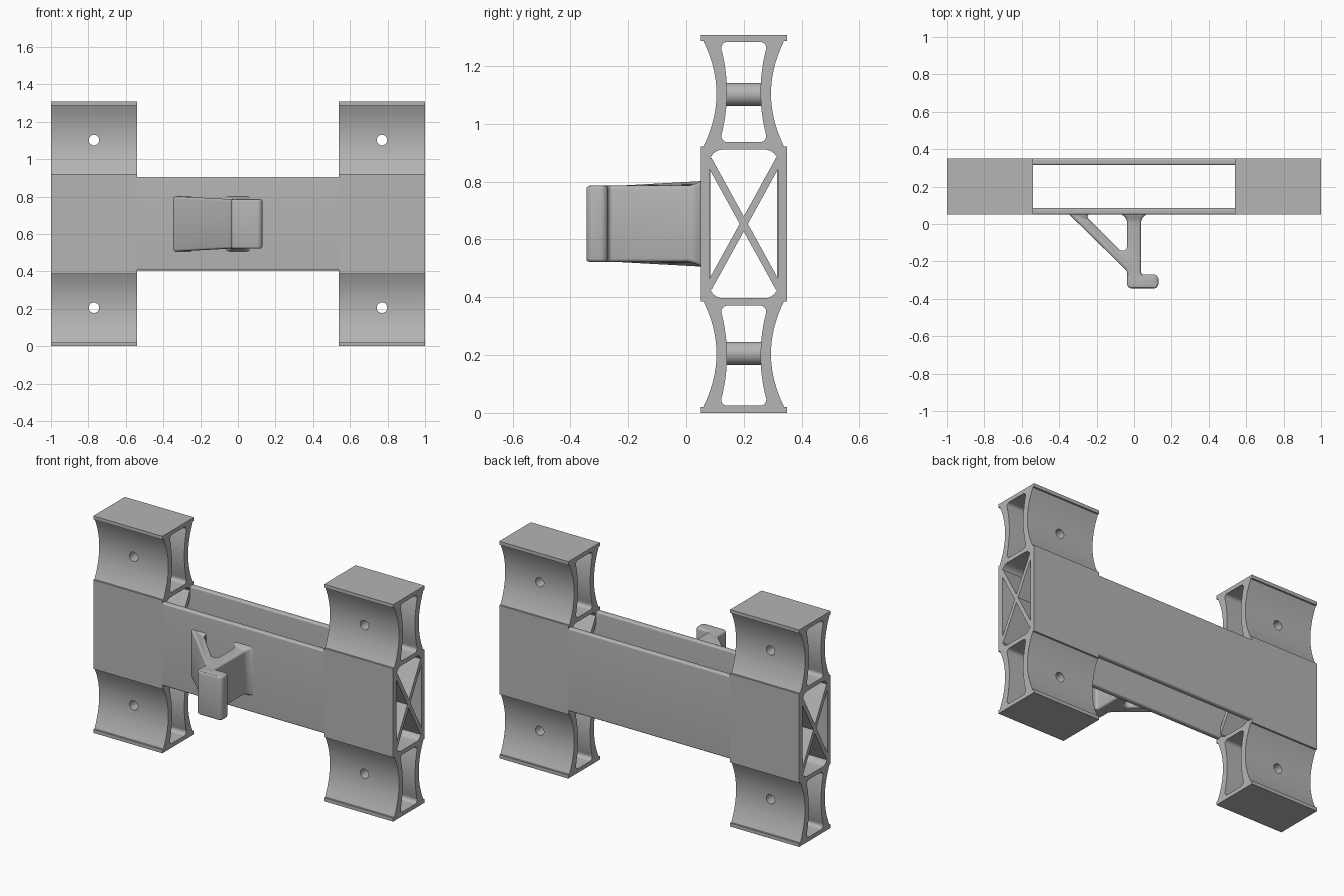
import bpy
import bmesh
from math import cos, sin, pi, tan, radians
from mathutils import Matrix, Vector

if "Cube" in bpy.data.objects:
    bpy.data.objects.remove(bpy.data.objects["Cube"], do_unlink=True)

grey = bpy.data.materials.new("plain grey")
colour = (0.46, 0.46, 0.46, 1)
grey.diffuse_color = colour
grey.use_nodes = True
grey.node_tree.nodes["Principled BSDF"].inputs["Base Color"].default_value = colour

MID_Y, MID_Z = 0.2, 0.654      # centre of the frame's side profile
INNER, OUTER = 0.54, 1.0       # x range of each end block
BOLT_X = 0.77
BOLT_OFFSET = 0.448            # bolt height above / below the centre

# columns map profile x, profile y and depth to world axes
ALONG_X = Matrix(((0, 0, 1, 0), (1, 0, 0, 0), (0, 1, 0, 0), (0, 0, 0, 1)))
ALONG_Y = Matrix(((1, 0, 0, 0), (0, 0, 1, 0), (0, 1, 0, 0), (0, 0, 0, 1)))
ALONG_Z = Matrix.Identity(4)


def rounded(corners, steps=6):
    """Replace each (a, b, radius) corner by a fillet arc."""
    out = []
    for i, (a, b, r) in enumerate(corners):
        p = Vector((a, b))
        if r == 0:
            out.append(p)
            continue
        u = (Vector(corners[i - 1][:2]) - p).normalized()
        v = (Vector(corners[(i + 1) % len(corners)][:2]) - p).normalized()
        half = u.angle(v) / 2
        centre = p + (u + v).normalized() * (r / sin(half))
        start = p + u * (r / tan(half)) - centre
        end = p + v * (r / tan(half)) - centre
        for k in range(steps + 1):
            t = k / steps
            out.append(centre + (start.lerp(end, t)).normalized() * r)
    return out


def circle(a, b, r, n=32):
    return [Vector((a + r * cos(2 * pi * k / n), b + r * sin(2 * pi * k / n)))
            for k in range(n)]


def prism(name, loops, axis, low, high, bevel=0.0):
    """Fill outlines (with holes) and extrude them from low to high along an axis."""
    curve = bpy.data.curves.new(name, "CURVE")
    curve.dimensions = "2D"
    curve.fill_mode = "BOTH"
    curve.extrude = (high - low) / 2 - bevel
    curve.bevel_depth = bevel
    curve.bevel_resolution = 2
    curve.offset = -bevel
    for loop in loops:
        spline = curve.splines.new("POLY")
        spline.points.add(len(loop) - 1)
        for point, p in zip(spline.points, loop):
            point.co = (p[0], p[1], 0, 1)
        spline.use_cyclic_u = True
    temp = bpy.data.objects.new("temp_outline", curve)
    bpy.context.collection.objects.link(temp)
    mesh = bpy.data.meshes.new_from_object(
        temp.evaluated_get(bpy.context.evaluated_depsgraph_get()))
    bpy.data.objects.remove(temp, do_unlink=True)
    mesh.transform(axis @ Matrix.Translation((0, 0, (low + high) / 2)))
    bm = bmesh.new()
    bm.from_mesh(mesh)
    bmesh.ops.remove_doubles(bm, verts=bm.verts, dist=1e-5)
    bmesh.ops.recalc_face_normals(bm, faces=bm.faces)
    bm.to_mesh(mesh)
    bm.free()
    mesh.materials.clear()
    mesh.materials.append(grey)
    obj = bpy.data.objects.new(name, mesh)
    bpy.context.collection.objects.link(obj)
    return obj


def waist(z0, z1, end, mid, n, reach=1.0):
    """Concave side as (half width, height) pairs."""
    pts = []
    for k in range(n + 1):
        t = (2 * k / n - 1) * reach
        pts.append((mid + (end - mid) * t * t, (z0 + z1) / 2 + t * (z1 - z0) / 2))
    return pts


def both_sides(side):
    """Close a half profile by mirroring it across the middle."""
    right = [(MID_Y + s[0], MID_Z + s[1], *s[2:]) for s in side]
    left = [(MID_Y - s[0], MID_Z + s[1], *s[2:]) for s in reversed(side)]
    return right + left


# Side profile, heights measured from the middle
upper = [(0.15, 0.268), (0.139, 0.268)]
upper += waist(0.27, 0.63, 0.138, 0.094, 24)
upper += [(0.139, 0.633), (0.15, 0.633), (0.15, 0.654)]
outline = both_sides([(d, -z) for d, z in reversed(upper)] + upper)

# Hourglass openings and the large centre opening
cell = [(0.082, 0.283, 0.02)]
cell += [(d, z, 0) for d, z in waist(0.283, 0.629, 0.084, 0.058, 16, 0.8)]
cell += [(0.084, 0.629, 0.02)]
top_cell = rounded(both_sides(cell))
low_cell = [(y, 2 * MID_Z - z) for y, z in top_cell]
window = rounded(both_sides([(0.118, -0.257, 0.045), (0.118, 0.257, 0.045)]))

# End blocks with cross braces and bolt tubes
for side, label in ((1, "left"), (-1, "right")):
    low, high = sorted((side * INNER, side * OUTER))
    block = prism(label + "_end_block", [outline, top_cell, low_cell, window],
                  ALONG_X, low, high)
    cutters = []
    for level, tag in ((1, "upper"), (-1, "lower")):
        bolt_z = MID_Z + level * BOLT_OFFSET
        bore = circle(side * BOLT_X, bolt_z, 0.028)
        prism(f"{label}_{tag}_bolt_tube", [circle(side * BOLT_X, bolt_z, 0.04), bore],
              ALONG_Y, 0.12, 0.28)
        cutter = prism("bolt_cutter", [bore], ALONG_Y, 0, 0.4)
        cutter.hide_render = True
        cutters.append(cutter)
        mod = block.modifiers.new("bolt_hole", "BOOLEAN")
        mod.operation = "DIFFERENCE"
        mod.solver = "EXACT"
        mod.object = cutter

        # one diagonal of the cross
        along = Vector((0.122, level * 0.222))
        across = Vector((-along.y, along.x)).normalized() * 0.0125
        mid = Vector((MID_Y, MID_Z))
        prism(f"{label}_{tag}_cross_brace",
              [[mid - along - across, mid + along - across,
                mid + along + across, mid - along + across]], ALONG_X, low, high)
    bpy.context.view_layer.update()
    cut = bpy.data.meshes.new_from_object(
        block.evaluated_get(bpy.context.evaluated_depsgraph_get()))
    block.modifiers.clear()
    block.data = cut
    for cutter in cutters:
        bpy.data.objects.remove(cutter, do_unlink=True)

# Long plates joining the end blocks
for name, y0 in (("front_plate", 0.05), ("back_plate", 0.315)):
    y1, z0, z1, r = y0 + 0.035, MID_Z - 0.248, MID_Z + 0.252, 0.01
    prism(name, [rounded([(y0, z0, r), (y1, z0, r), (y1, z1, r), (y0, z1, r)])],
          ALONG_X, -INNER, INNER)

# Braced hook: stem, lip and diagonal strut in one outline
hook_outline = rounded([
    (-0.345, 0.078, 0), (-0.345, 0.05, 0), (-0.037, -0.252, 0.03),
    (-0.037, -0.345, 0.025), (0.13, -0.345, 0.025), (0.13, -0.27, 0.025),
    (0.037, -0.27, 0.015), (0.037, 0.055, 0.05), (0.1, 0.055, 0), (0.1, 0.078, 0)])
hook_gap = rounded([(-0.037, 0.055, 0.05), (-0.27, 0.055, 0.015), (-0.037, -0.178, 0.025)])
hook = prism("hook", [hook_outline, hook_gap], ALONG_Z,
             MID_Z - 0.132, MID_Z + 0.132, 0.012)
for v in hook.data.vertices:       # flare where the hook meets the plate
    rise = min(max(0, v.co.y / 0.05), 1)
    v.co.z += (0.016 if v.co.z > MID_Z else -0.016) * rise ** 2

bpy.ops.object.select_all(action="DESELECT")
for obj in bpy.context.scene.objects:
    if obj.type == "MESH" and obj.data.materials and obj.data.materials[0] == grey:
        obj.select_set(True)
        bpy.context.view_layer.objects.active = obj
bpy.ops.object.shade_smooth_by_angle(angle=radians(30))
